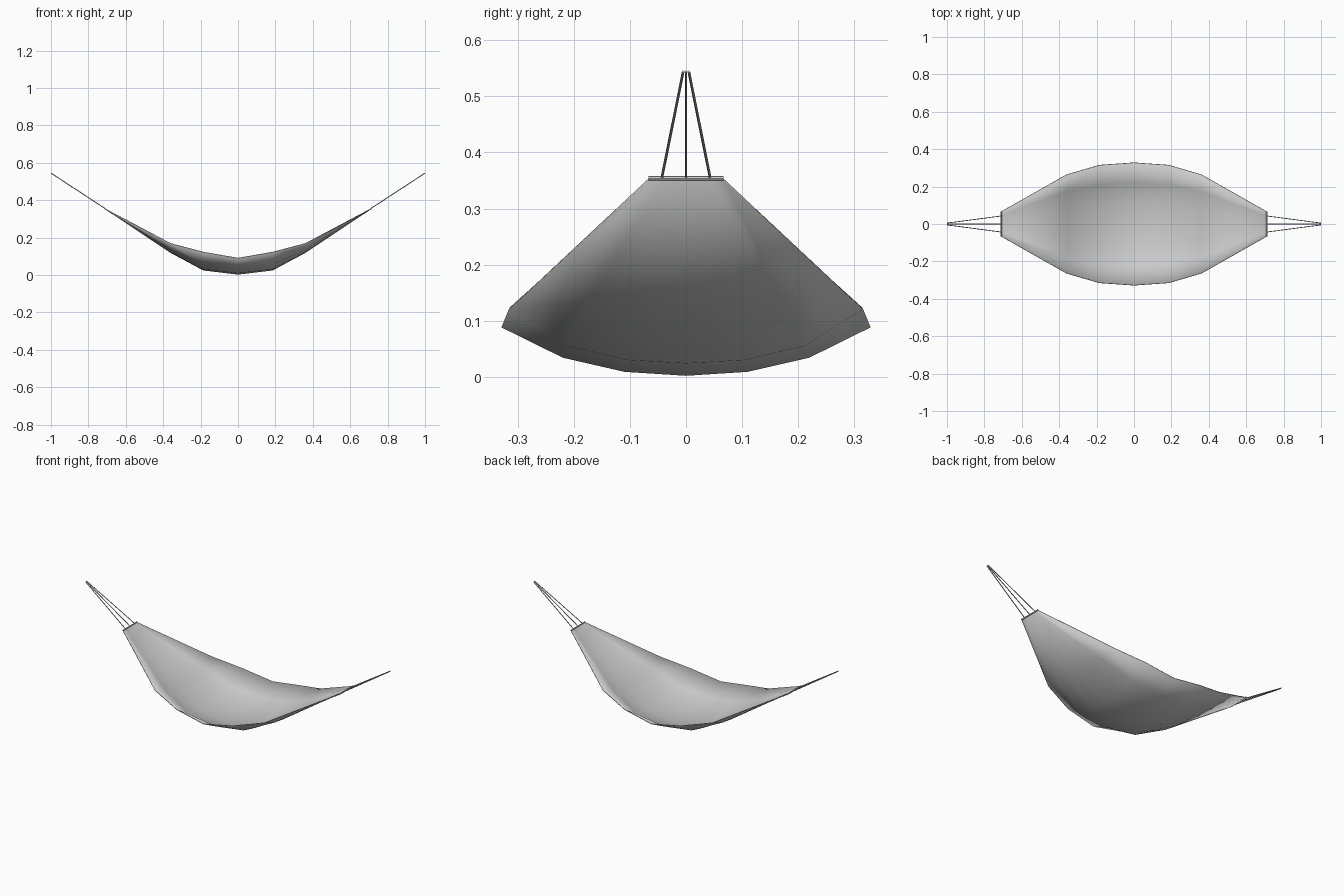
import bpy, bmesh
from mathutils import Vector

if "Cube" in bpy.data.objects:
    bpy.data.objects.remove(bpy.data.objects["Cube"])

# Half-length cross-sections: x, half width, z at centre / one third / two thirds / edge
SECTIONS = [(0.0, 0.328, (0.004, 0.011, 0.036, 0.090)),
            (0.185, 0.315, (0.026, 0.032, 0.057, 0.122)),
            (0.36, 0.264, (0.120, 0.124, 0.137, 0.168)),
            (0.71, 0.066, (0.353, 0.353, 0.353, 0.353))]


def make_object(name, bm):
    bmesh.ops.recalc_face_normals(bm, faces=bm.faces)
    me = bpy.data.meshes.new(name)
    bm.to_mesh(me)
    bm.free()
    ob = bpy.data.objects.new(name, me)
    bpy.context.collection.objects.link(ob)
    return ob


def rod(name, a, b, radius, sides=6):
    a, b = Vector(a), Vector(b)
    bm = bmesh.new()
    bmesh.ops.create_cone(bm, cap_ends=True, segments=sides, radius1=radius,
                          radius2=radius, depth=(b - a).length)
    ob = make_object(name, bm)
    ob.location = (a + b) / 2
    ob.rotation_euler = (b - a).to_track_quat('Z', 'Y').to_euler()
    return ob


# Fabric sling lofted through the mirrored sections
rows = [(-x, w, z) for x, w, z in reversed(SECTIONS[1:])] + SECTIONS
bm = bmesh.new()
grid = [[bm.verts.new((x, w * i / 3, zs[abs(i)])) for i in range(-3, 4)]
        for x, w, zs in rows]
for r0, r1 in zip(grid, grid[1:]):
    for i in range(6):
        bm.faces.new((r0[i], r1[i], r1[i + 1], r0[i + 1]))
sling = make_object("fabric_sling", bm)
for p in sling.data.polygons:
    p.use_smooth = True
thick = sling.modifiers.new("cloth_thickness", 'SOLIDIFY')
thick.thickness = 0.004
thick.offset = 0

# Spreader bars and three hanging cords at each end
for side, s in (("left", -1), ("right", 1)):
    rod(f"{side}_spreader_bar", (s * 0.71, -0.067, 0.354), (s * 0.71, 0.067, 0.354), 0.004, 8)
    for i in (-1, 0, 1):
        rod(f"{side}_cord_{i + 2}", (s * 0.71, i * 0.043, 0.355),
            (s * 0.999, i * 0.005, 0.544), 0.0025)
